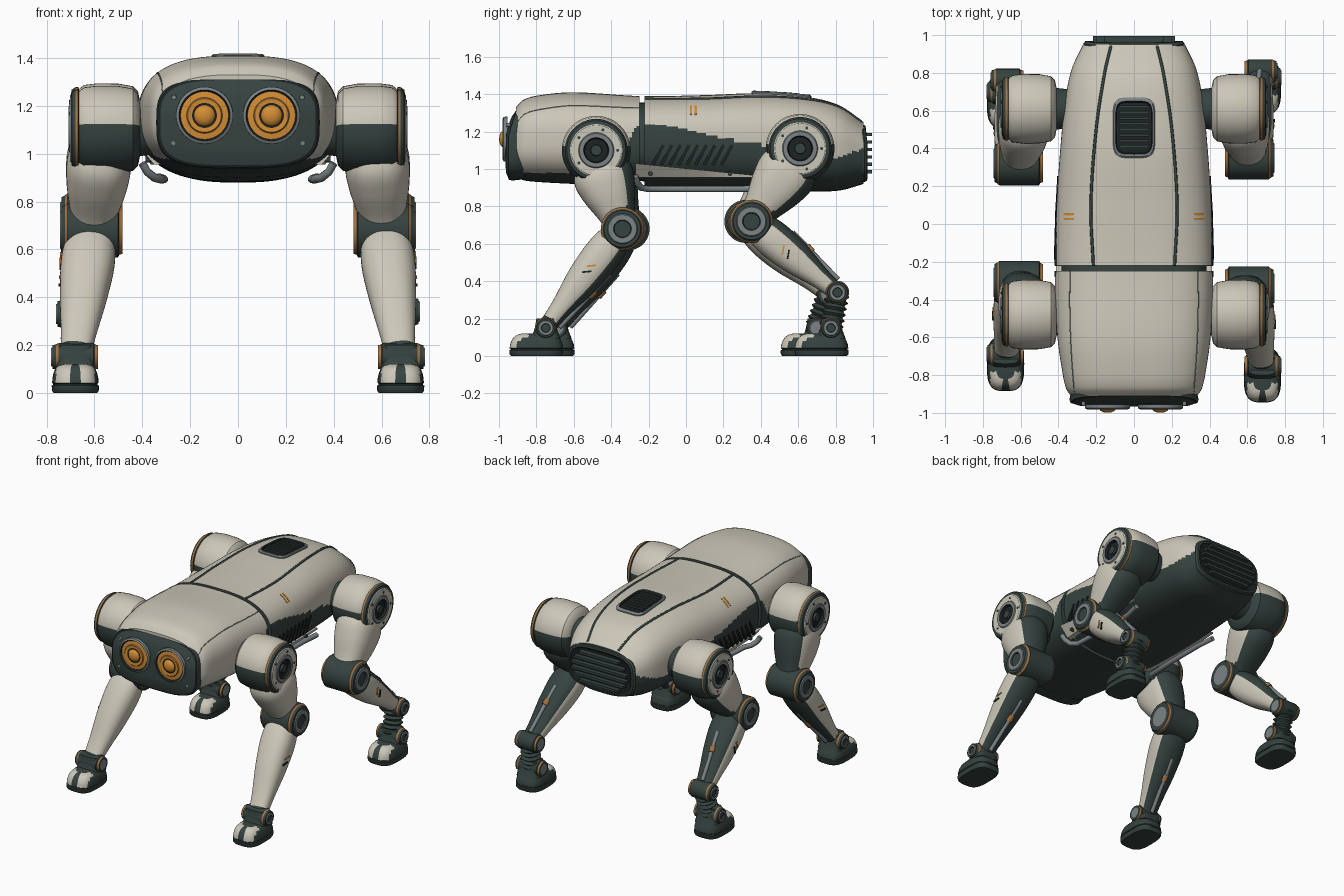
import bpy, bmesh
from math import sin, cos, pi, copysign
from mathutils import Vector, Matrix

if "Cube" in bpy.data.objects:
    bpy.data.objects.remove(bpy.data.objects["Cube"])

# Colours
PALETTE = [("warm_white", (.60, .57, .48)), ("dark_green_grey", (.036, .056, .051)),
           ("steel_grey", (.20, .23, .24)), ("amber", (.66, .27, .035)),
           ("near_black", (.012, .016, .016)), ("copper", (.36, .17, .055))]
WHITE, DARK, GREY, AMBER, BLACK, COPPER = range(len(PALETTE))
MATS = []
for label, rgb in PALETTE:
    m = bpy.data.materials.new(label)
    m.use_nodes = True
    m.diffuse_color = (*rgb, 1)
    m.node_tree.nodes["Principled BSDF"].inputs["Base Color"].default_value = (*rgb, 1)
    MATS.append(m)
made = []


def interp(table, t):
    """Smooth interpolation of rows (key, values...)."""
    t = min(max(t, table[0][0]), table[-1][0])
    i = max(k for k in range(len(table) - 1) if table[k][0] <= t)

    def slope(k, j):
        a, b = table[max(k - 1, 0)], table[min(k + 1, len(table) - 1)]
        return (b[j] - a[j]) / (b[0] - a[0])
    p, q = table[i], table[i + 1]
    h = q[0] - p[0]
    w = (t - p[0]) / h
    e = w * w * (3 - 2 * w)
    return [p[j] * (1 - e) + q[j] * e + h * (w * (1 - w) ** 2 * slope(i, j) - w * w * (1 - w) * slope(i + 1, j))
            for j in range(1, len(p))]


def oval(a, b, n, count=48):
    def bend(c):
        return copysign(abs(c) ** (2 / n), c)
    return [(a * bend(cos(2 * pi * k / count)), b * bend(sin(2 * pi * k / count))) for k in range(count)]


def finish(name, bm, rule):
    bmesh.ops.recalc_face_normals(bm, faces=bm.faces)
    bm.normal_update()
    mesh = bpy.data.meshes.new(name)
    for m in MATS:
        mesh.materials.append(m)
    for f in bm.faces:
        f.material_index = rule(f.calc_center_median(), f.normal, f.index) if callable(rule) else rule
    bm.to_mesh(mesh)
    bm.free()
    ob = bpy.data.objects.new(name, mesh)
    bpy.context.collection.objects.link(ob)
    made.append(ob)


def loft(name, rings, rule):
    """Skin rings; the rule receives face centre, normal and ring number."""
    bm = bmesh.new()
    loops = [[bm.verts.new(p) for p in r] for r in rings]
    n = len(loops[0])
    for a, b in zip(loops, loops[1:]):
        for k in range(n):
            bm.faces.new((a[k], a[(k + 1) % n], b[(k + 1) % n], b[k]))
    bm.faces.new(loops[0])
    bm.faces.new(loops[-1])
    bm.faces.index_update()
    finish(name, bm, (lambda c, nn, i: rule(c, nn, min(i // n, len(rings) - 2))) if callable(rule) else rule)


def lathe(name, centre, axis, profile, override=None):
    """Turn (distance, radius, colour) rows around an axis."""
    q = Vector(axis).to_track_quat('Z', 'Y')
    rings = [[Vector(centre) + q @ Vector((x, y, d)) for x, y in oval(r, r, 2)] for d, r, _ in profile]

    def rule(c, n, i):
        extra = override(c, n, i) if override else None
        return profile[i][2] if extra is None else extra
    loft(name, rings, rule)


def box(name, centre, size, colour, tilt=0, axis='X'):
    bm = bmesh.new()
    bmesh.ops.create_cube(bm, size=1, matrix=Matrix.Translation(centre) @ Matrix.Rotation(tilt, 4, axis)
                          @ Matrix.Diagonal((*size, 1)))
    finish(name, bm, colour)


def wire(name, points, radius, colour):
    cu = bpy.data.curves.new(name, 'CURVE')
    cu.dimensions = '3D'
    cu.bevel_depth, cu.bevel_resolution, cu.use_fill_caps = radius, 2, True
    sp = cu.splines.new('POLY')
    sp.points.add(len(points) - 1)
    for p, co in zip(sp.points, points):
        p.co = (*co, 1)
    cu.materials.append(MATS[colour])
    bpy.context.collection.objects.link(bpy.data.objects.new(name, cu))


# Body shell: rows of y, half width, bottom, top
BODY = [(-.91, .335, .96, 1.33), (-.87, .36, .94, 1.37), (-.78, .38, .93, 1.395), (-.6, .405, .92, 1.41),
        (-.24, .42, .9, 1.39), (.1, .41, .885, 1.395), (.4, .39, .88, 1.405), (.65, .365, .88, 1.385),
        (.82, .33, .885, 1.34), (.95, .27, .92, 1.25)]
N = 2.7
SEAM, GAP = -.235, .013
LOWER_EDGE = [(-.95, .98), (-.5, .99), (-.36, 1.06), (-.25, 1.23), (.25, 1.155), (.45, 1.12), (.6, 1.06),
              (.8, 1.06), (.97, 1.12)]


def top_z(x, y):
    w, lo, hi = interp(BODY, y)
    return (lo + hi) / 2 + (hi - lo) / 2 * max(0, 1 - (abs(x) / w) ** N) ** (1 / N)


def side_x(y, z):
    w, lo, hi = interp(BODY, y)
    return w * max(0, 1 - abs((2 * z - lo - hi) / (hi - lo)) ** N) ** (1 / N)


stations = [-.91 + 1.86 * k / 150 for k in range(151)]
stations = [y for y in stations if abs(y - SEAM) > GAP + .002]
stations = sorted(stations + [SEAM - GAP - .001, SEAM - GAP, SEAM + GAP, SEAM + GAP + .001])
rings = []
for y in stations:
    w, lo, hi = interp(BODY, y)
    cut = .035 if abs(y - SEAM) < GAP + .0005 else 0
    rings.append([(x, y, (lo + hi) / 2 + z) for x, z in oval(w - cut, (hi - lo) / 2 - cut, N, 160)])


def shell_rule(c, n, i):
    if abs(c.y - SEAM) < GAP + .001:
        return DARK
    return WHITE if c.z > interp(LOWER_EDGE, c.y)[0] else DARK


loft("body_shell", rings, shell_rule)

# Face panel and tail panel
def panel(name, steps, z0, lean, rule):
    loft(name, [[(x, y + lean * max(0, z - .05), z0 + z) for x, z in oval(a, b, 3.4, 64)] for y, a, b in steps], rule)


panel("face_panel", [(-.87, .33, .185), (-.93, .342, .192), (-.948, .336, .187), (-.95, .325, .178),
                     (-.962, .29, .15), (-.966, .2, .1)], 1.13, .3, lambda c, n, i: BLACK if i == 2 else DARK)
panel("tail_panel", [(.9, .27, .15), (.955, .268, .155), (.968, .258, .147), (.97, .245, .135), (.962, .235, .125)],
      1.085, -.1, lambda c, n, i: BLACK if i > 2 else DARK)
for k in range(6):
    z = .985 + .04 * k
    box("tail_slat", (0, .972, z), (.44 - .02 * abs(k - 2.5) ** 2, .044, .017), DARK)
for s in (-1, 1):
    lathe("eye", (s * .14, -.955, 1.16), (0, -1, 0),
          [(0, .12, GREY), (.02, .119, GREY), (.026, .107, BLACK), (.017, .1, AMBER), (.02, .075, COPPER),
           (.026, .07, AMBER), (.024, .052, BLACK), (.024, .044, AMBER), (.035, .036, AMBER),
           (.042, .02, AMBER), (.044, .002, AMBER)])
    for z in (1.045, 1.235):
        lathe("face_bolt", (s * .268, -.94, z), (0, -1, 0), [(0, .011, GREY), (.022, .01, GREY), (.023, .002, GREY)])

# Roof vent that follows the shell
def patch(name, cx, cy, a, b, steps, rule):
    loft(name, [[(cx + x * k, cy + y * k, top_z(cx + x * k, cy + y * k) + up) for x, y in oval(a, b, 5)]
                for k, up in steps], rule)


patch("roof_vent", 0, .51, .112, .16, [(1, -.02), (1, .008), (.95, .014), (.88, .014), (.84, .003), (.4, .003), (.02, .003)],
      lambda c, n, i: GREY if i < 3 else BLACK)
for k in range(8):
    y = .41 + .03 * k
    box("roof_vent_slat", (0, y, top_z(0, y) + .006), (.16, .014, .012), DARK)

for s in (-1, 1):
    # Shell seams, painted ticks, side louvres, sill and rail
    back_path = [(-.22, .215), (.1, .228), (.5, .2), (.8, .155), (.95, .12)]
    ys = [-.22 + 1.16 * k / 40 for k in range(41)]
    wire("back_seam", [(s * interp(back_path, y)[0], y, top_z(interp(back_path, y)[0], y)) for y in ys], .008, DARK)
    ys = [-.9 + .65 * k / 20 for k in range(21)]
    wire("head_seam", [(s * (.34 - .1 * (y + .4) ** 2), y, top_z(.34 - .1 * (y + .4) ** 2, y)) for y in ys], .003, GREY)
    for y in (.027, .052):
        patch("shell_tick", s * .345, y, .028, .006, [(1, -.002), (1, .003), (.1, .003)], AMBER)
    for k in range(9):
        y = -.15 + .046 * k
        box("side_louvre", (s * (side_x(y, 1.075) - .002), y, 1.075), (.02, .018, .12), BLACK, -.5)
    loft("side_sill", [[(s * (side_x(y, z) + out), y, z) for z, out in ((.955, -.02), (.955, .03), (1.03 - .1 * (y + .27), .016),
         (1.03 - .1 * (y + .27), -.02))] for y in (-.27, -.1, .1, .25, .4)], WHITE)
    for y in (-.19, .235):
        lathe("sill_bolt", (s * (side_x(y, .975) + .01), y, .975), (s, 0, 0), [(0, .012, DARK), (.02, .012, DARK), (.021, .002, DARK)])
    wire("belly_rail", [(s * x, y, z) for x, y, z in ((.40, -.27, .96), (.38, -.26, .925), (.35, -.24, .9), (.32, -.2, .893),
         (.31, 0, .893), (.31, .3, .893), (.33, .42, .9))], .018, GREY)


# Legs
def limb(name, p0, p1, profile, rule, n=2.4, count=28):
    """Rounded limb from rows of (position, half width, half depth); the rule also gets the rear direction."""
    d = (p1 - p0).normalized()
    u = (Vector((1, 0, 0)) - d * d.x).normalized()
    v = u.cross(d)
    v = v if v.y > 0 else -v
    rings = []
    for k in range(count + 1):
        t = k / count
        a, b = interp(profile, t)
        rings.append([p0.lerp(p1, t) + u * x + v * y for x, y in oval(a, b, n)])
    loft(name, rings, (lambda c, nn, i: rule(nn.dot(v), i / count)) if callable(rule) else rule)
    return u, v


def joint(name, centre, s, r, half):
    lathe(name, centre, (s, 0, 0),
          [(-half, .002, GREY), (-half, r * .6, DARK), (-half, r * .85, COPPER), (-half + .015, r * .9, DARK),
           (-half + .02, r, DARK), (half - .025, r, COPPER), (half - .015, r * .92, DARK), (half, r * .85, DARK),
           (half, r * .7, GREY), (half + .006, r * .66, GREY), (half + .006, r * .42, DARK),
           (half - .004, r * .38, DARK), (half - .004, .002, DARK)])


def leg(tag, s, hip, knee, hock, ankle):
    def at(x, yz):
        return Vector((s * x, *yz))
    H, K, A = at(.56, hip), at(.61, knee), at(.68, ankle)
    # Hip drum with dark lower half
    lathe(tag + "_hip", H, (s, 0, 0),
          [(-.24, .1, DARK), (-.15, .11, WHITE), (-.142, .15, WHITE), (-.12, .172, WHITE), (-.06, .183, WHITE),
           (.03, .184, WHITE), (.085, .177, WHITE), (.105, .16, DARK), (.108, .168, COPPER), (.12, .168, DARK),
           (.135, .158, DARK), (.138, .14, WHITE), (.142, .135, WHITE), (.142, .095, GREY), (.148, .09, GREY),
           (.148, .068, BLACK), (.13, .062, BLACK), (.13, .03, DARK), (.145, .028, DARK), (.145, .002, DARK)],
          lambda c, n, i: DARK if i < 7 and c.z < H.z + .02 else None)
    for k in range(5):
        a = 2 * pi * k / 5
        lathe(tag + "_hip_bolt", H + Vector((s * .14, .115 * cos(a), .115 * sin(a))), (s, 0, 0),
              [(0, .008, DARK), (.005, .008, DARK), (.006, .001, DARK)])

    def armour(back, t):
        return DARK if back > .5 or t > .9 else WHITE
    limb(tag + "_thigh", H + Vector((s * .01, 0, -.03)), K,
         [(0, .09, .11), (.25, .132, .16), (.5, .128, .145), (.8, .1, .1), (1, .08, .08)], armour)
    joint(tag + "_knee", K, s, .115, .128)
    # Shank, piston and painted ticks
    end = at(.67, hock) if hock else A
    u, v = limb(tag + "_shank", K, end, [(0, .09, .075), (.22, .112, .1), (.5, .1, .092), (.8, .075, .058),
                                         (1, .06, .045)], armour)
    p, q = K.lerp(end, .35) + v * .095, K.lerp(end, .93) + v * .055
    wire(tag + "_piston_rod", [p, q], .014, GREY)
    wire(tag + "_piston_collar", [p.lerp(q, .3), p.lerp(q, .42)], .022, COPPER)
    for t, colour in ((.4, AMBER), (.46, BLACK)):
        c = K.lerp(end, t) + u * s * (.108 - .03 * (t - .3)) - v * .01
        box(tag + "_shank_tick", c, (.012, .05, .009), colour, .1 if hock is None else 1.4)
    # Rear legs carry a ribbed shock below the hock
    if hock:
        joint(tag + "_hock", end, s, .062, .085)
        ribs = [(k / 12, .066 if k % 2 else .05, .066 if k % 2 else .05) for k in range(13)]
        limb(tag + "_shock", end, A, ribs, DARK, 2, 36)
    joint(tag + "_ankle", A, s, .058, .095)
    limb(tag + "_ankle_block", A + Vector((0, 0, .05)), A - Vector((0, 0, .06)),
         [(0, .07, .05), (.5, .078, .06), (1, .085, .08)], DARK, 4, 8)
    # Foot with two pale toe pads
    F = Vector((A.x, A.y - .05, 0))
    steps = [(0, .092, .135), (.01, .098, .143), (.03, .099, .145), (.033, .093, .138), (.038, .093, .138), (.042, .097, .143),
             (.06, .096, .141), (.08, .092, .134), (.1, .084, .122), (.113, .072, .105), (.12, .05, .08)]

    def foot_rule(c, n, i):
        toe = c.y < F.y - .04 and .018 < abs(c.x - F.x) < .08
        return WHITE if toe and 5 <= i < 10 and n.z < .99 else DARK
    loft(tag + "_foot", [[(F.x + x, F.y + y, z) for x, y in oval(a, b, 3.2, 64)] for z, a, b in steps], foot_rule)


leg("front_left", 1, (-.48, 1.1), (-.34, .68), None, (-.75, .15))
leg("front_right", -1, (-.48, 1.1), (-.31, .68), None, (-.69, .15))
leg("rear_left", 1, (.61, 1.11), (.35, .72), (.81, .34), (.775, .15))
leg("rear_right", -1, (.61, 1.11), (.32, .72), (.76, .33), (.7, .15))

# Smooth shading with crisp edges
bpy.ops.object.select_all(action='DESELECT')
for ob in made:
    ob.select_set(True)
bpy.context.view_layer.objects.active = made[0]
bpy.ops.object.shade_smooth_by_angle(angle=.6)
